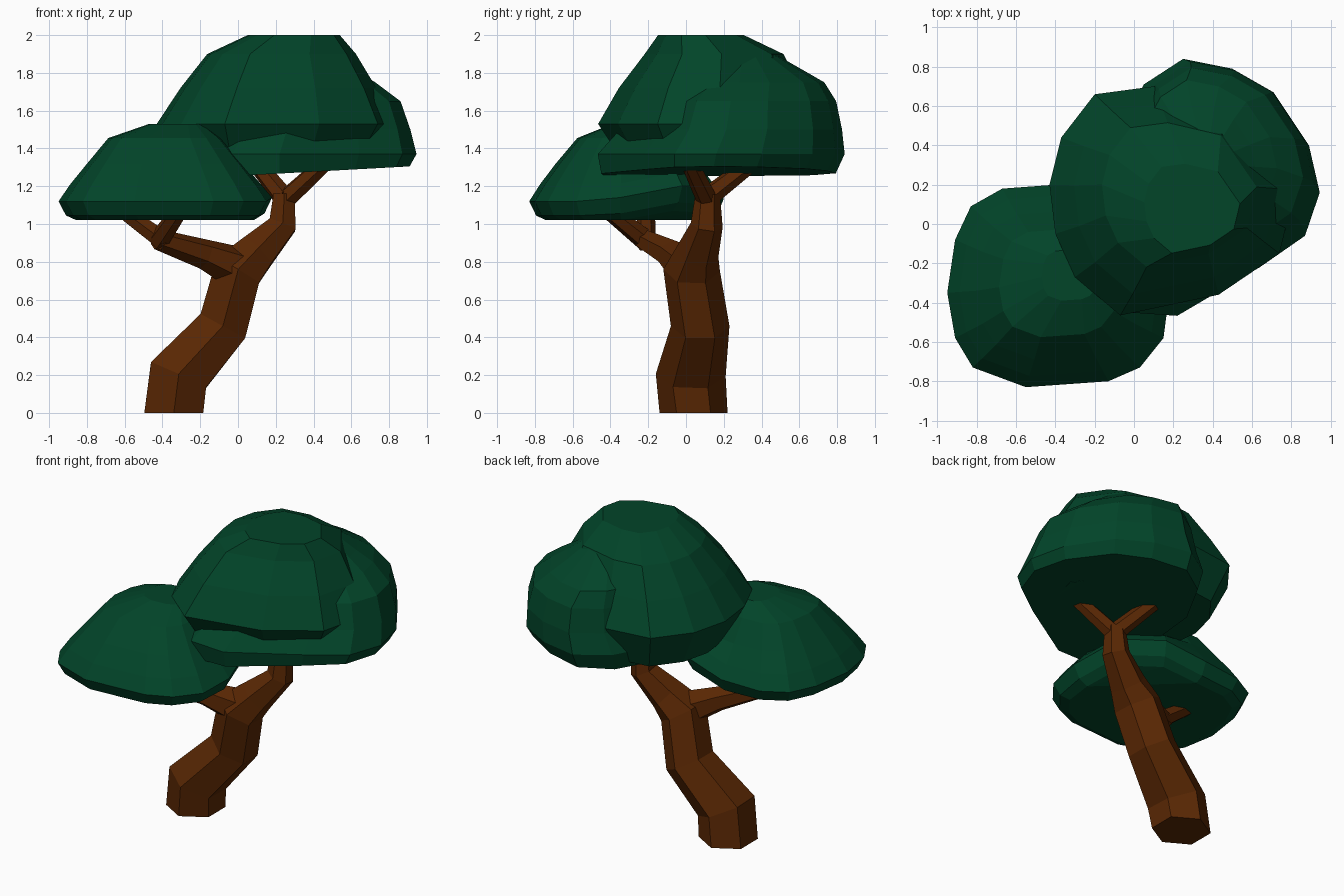
import bpy, bmesh, math
from mathutils import Vector

if "Cube" in bpy.data.objects:
    bpy.data.objects.remove(bpy.data.objects["Cube"])


def material(name, rgb):
    m = bpy.data.materials.new(name)
    m.diffuse_color = (*rgb, 1)
    m.use_nodes = True
    m.node_tree.nodes["Principled BSDF"].inputs["Base Color"].default_value = m.diffuse_color
    return m


BARK = material("bark_brown", (0.10, 0.020, 0.001))
LEAF = material("leaf_green", (0.0005, 0.058, 0.022))


def to_object(bm, name, mat):
    bmesh.ops.recalc_face_normals(bm, faces=bm.faces)
    me = bpy.data.meshes.new(name)
    bm.to_mesh(me)
    bm.free()
    me.materials.append(mat)
    ob = bpy.data.objects.new(name, me)
    bpy.context.collection.objects.link(ob)
    return ob


def skin_rings(rings, name, mat):
    bm = bmesh.new()
    vs = [[bm.verts.new(p) for p in r] for r in rings]
    n = len(vs[0])
    for a, b in zip(vs, vs[1:]):
        for i in range(n):
            j = (i + 1) % n
            bm.faces.new((a[i], a[j], b[j], b[i]))
    caps = [bm.faces.new(vs[0][::-1]), bm.faces.new(vs[-1])]
    bmesh.ops.triangulate(bm, faces=caps)
    return to_object(bm, name, mat)


def limb(name, path, flat_start=False):
    """Hexagonal limb along (x, y, z, radius) points."""
    pts = [Vector(p[:3]) for p in path]
    rings = []
    for i, p in enumerate(pts):
        t = Vector((0, 0, 0))
        if i > 0:
            t += (p - pts[i - 1]).normalized()
        if i < len(pts) - 1:
            t += (pts[i + 1] - p).normalized()
        if i == 0 and flat_start:
            t = Vector((0, 0, 1))
        q = Vector((0, 0, 1)).rotation_difference(t.normalized())
        r = path[i][3]
        rings.append([p + q @ Vector((r * math.cos(a), r * math.sin(a), 0))
                      for a in (math.radians(30 + 60 * k) for k in range(6))])
    return skin_rings(rings, name, BARK)


def canopy(name, outline, centre, levels, lift=lambda x, y: 0, lifted=0):
    """Faceted leaf mass: outline scaled and shifted at each (z, scale, dx, dy).
    The first `lifted` rings are raised by lift(x, y) to tilt the underside."""
    cx, cy = centre
    rings = []
    for i, (z, s, dx, dy) in enumerate(levels):
        ring = []
        for ox, oy in outline:
            x, y = cx + (ox - cx) * s + dx, cy + (oy - cy) * s + dy
            ring.append(Vector((x, y, z + (lift(x, y) if i < lifted else 0))))
        rings.append(ring)
    return skin_rings(rings, name, LEAF)


# Trunk and the right branch as one bent limb
limb("trunk", [(-0.34, 0.04, 0, 0.18), (-0.315, 0.025, 0.20, 0.185),
               (-0.08, 0.075, 0.46, 0.155), (0.0, 0.03, 0.755, 0.15),
               (0.10, 0.06, 0.85, 0.115), (0.235, 0.11, 0.995, 0.085),
               (0.245, 0.115, 1.16, 0.065)], flat_start=True)
# Left branch and the forks that carry the leaves
limb("left_branch", [(0.03, 0.04, 0.75, 0.125), (-0.18, -0.08, 0.84, 0.08),
                     (-0.43, -0.23, 0.92, 0.055)])
for name, start, tip in (
        ("right_fork_front", (0.23, 0.12, 1.11), (0.48, 0.01, 1.34)),
        ("right_fork_back", (0.25, 0.10, 1.13), (0.08, 0.37, 1.34)),
        ("left_fork_outer", (-0.38, -0.215, 0.90), (-0.61, -0.21, 1.07)),
        ("left_fork_front", (-0.42, -0.21, 0.91), (-0.31, -0.41, 1.07))):
    limb(name, [(*start, 0.057), (*tip, 0.045)])

# Lower left leaf mass
canopy("lower_canopy",
       [(-0.95, -0.35), (-0.91, -0.58), (-0.82, -0.73), (-0.55, -0.83),
        (-0.13, -0.80), (0.03, -0.73), (0.15, -0.58), (0.18, -0.35),
        (0.10, -0.02), (-0.12, 0.16), (-0.40, 0.20), (-0.67, 0.18),
        (-0.83, 0.09), (-0.91, -0.08)], (-0.39, -0.31),
       [(1.02, 0.83, 0, 0), (1.045, 0.93, 0, 0), (1.12, 1, 0, 0),
        (1.21, 0.89, 0, 0), (1.32, 0.73, 0, 0), (1.455, 0.53, 0, 0.01),
        (1.53, 0.25, 0.06, 0.05)],
       lift=lambda x, y: 0.25 * max(0, x + y + 0.25), lifted=4)

# Upper leaf mass: tall dome merged with a wide lower lobe
dome = canopy("upper_canopy",
              [(-0.07, -0.465), (0.43, -0.36), (0.74, -0.15), (0.82, 0.18),
               (0.53, 0.60), (0.10, 0.70), (-0.20, 0.66), (-0.37, 0.44),
               (-0.43, 0.20), (-0.40, -0.05), (-0.30, -0.27)], (0.13, 0.12),
              [(1.29, 0.78, 0.0, 0.03), (1.53, 1, 0, 0), (1.72, 0.83, 0.03, 0.01),
               (1.90, 0.63, 0.06, 0.03), (2.0, 0.39, 0.14, -0.04)])
lobe = canopy("lobe_helper",
              [(0.22, -0.467), (0.64, -0.22), (0.87, -0.06), (0.945, 0.16),
               (0.89, 0.40), (0.71, 0.67), (0.50, 0.79), (0.25, 0.84),
               (0.05, 0.71), (-0.12, 0.40), (-0.16, 0.0), (-0.17, -0.33),
               (-0.03, -0.45)],
              (0.42, 0.20),
              [(1.255, 0.95, -0.01, -0.015), (1.37, 1, 0, 0),
               (1.50, 0.90, 0.02, 0.05), (1.65, 0.82, 0.01, 0.07),
               (1.75, 0.66, -0.04, 0.11), (1.82, 0.47, -0.05, 0.11),
               (1.90, 0.25, -0.05, 0.11)],
              lift=lambda x, y: 0.055 * max(0, x), lifted=1)
mod = dome.modifiers.new("merge_lobe", 'BOOLEAN')
mod.operation = 'UNION'
mod.solver = 'EXACT'
mod.object = lobe
bpy.context.view_layer.objects.active = dome
bpy.ops.object.modifier_apply(modifier=mod.name)
bpy.data.objects.remove(lobe)
